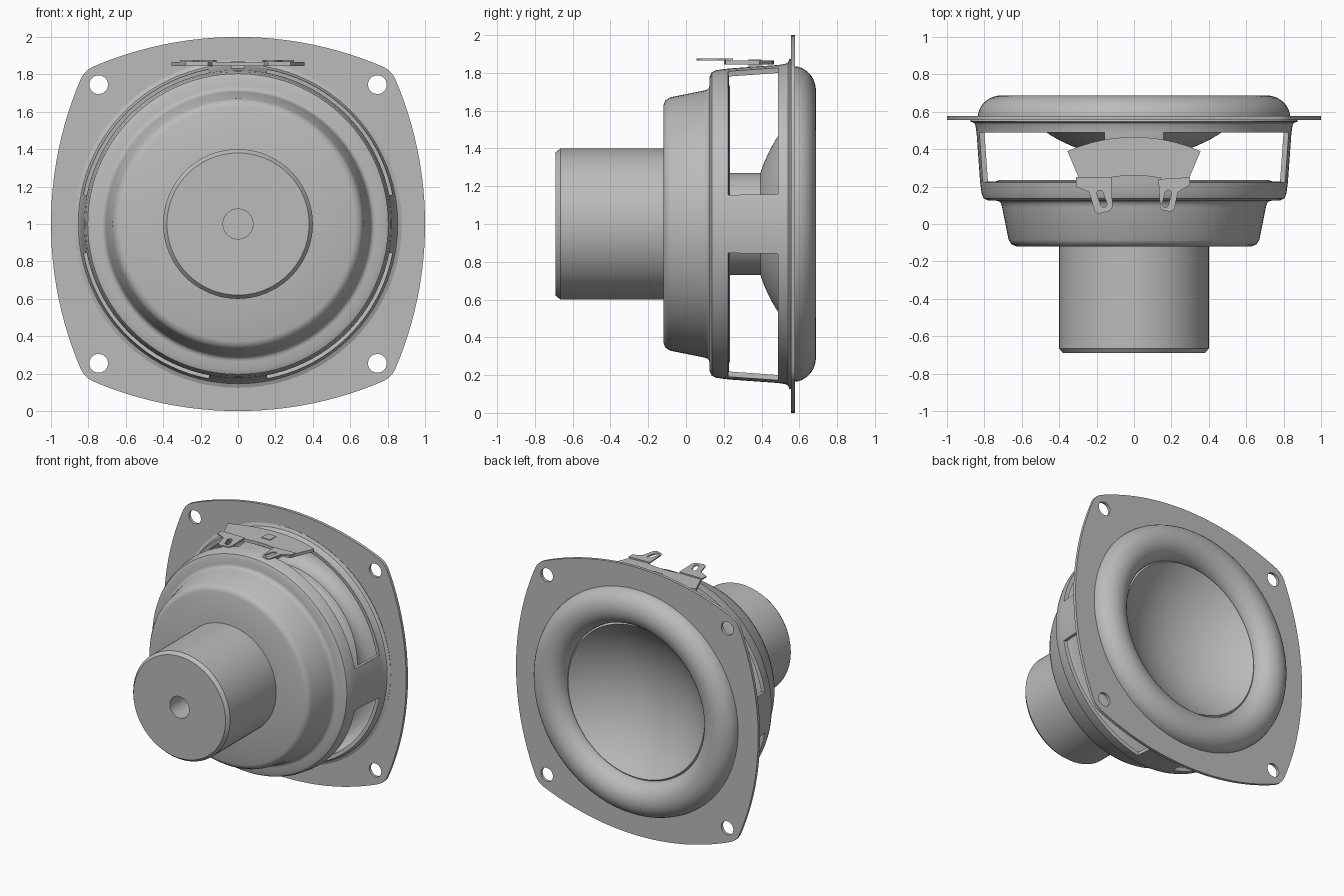
import bpy, bmesh, math
from mathutils import Matrix, Vector

if "Cube" in bpy.data.objects:
    bpy.data.objects.remove(bpy.data.objects["Cube"])

SEGMENTS = 100
grey = bpy.data.materials.new("plain grey")
grey.use_nodes = True
grey.diffuse_color = (0.5, 0.5, 0.5, 1)
grey.node_tree.nodes["Principled BSDF"].inputs["Base Color"].default_value = grey.diffuse_color


def finish(obj, angle=35):
    """Apply modifiers or curve fill, then colour and shade."""
    bpy.ops.object.select_all(action="DESELECT")
    obj.select_set(True)
    bpy.context.view_layer.objects.active = obj
    bpy.ops.object.convert(target="MESH")
    obj.data.materials.clear()
    obj.data.materials.append(grey)
    bpy.ops.object.shade_smooth_by_angle(angle=math.radians(angle))


def lathe(name, profile, thickness=0, opening=None):
    """Spin (radius, y) points about the driver axis; optional wall and openings."""
    bm = bmesh.new()
    verts = [bm.verts.new((0, y, 1 + r)) for r, y in profile]
    edges = [bm.edges.new(pair) for pair in zip(verts, verts[1:])]
    bmesh.ops.spin(bm, geom=verts + edges, cent=(0, 0, 1), axis=(0, 1, 0),
                   angle=2 * math.pi, steps=SEGMENTS)
    bmesh.ops.remove_doubles(bm, verts=bm.verts, dist=1e-4)
    bmesh.ops.recalc_face_normals(bm, faces=bm.faces)
    if opening:
        cut = [f for f in bm.faces if opening(f.calc_center_median())]
        bmesh.ops.delete(bm, geom=cut, context="FACES")
    mesh = bpy.data.meshes.new(name)
    bm.to_mesh(mesh)
    bm.free()
    obj = bpy.data.objects.new(name, mesh)
    bpy.context.collection.objects.link(obj)
    if thickness:
        wall = obj.modifiers.new("wall", "SOLIDIFY")
        wall.thickness, wall.offset, wall.use_even_offset = thickness, 0, True
    finish(obj)
    return obj


def plate(name, loops, thickness, matrix):
    """Flat sheet from an outline followed by hole loops."""
    curve = bpy.data.curves.new(name, "CURVE")
    curve.dimensions, curve.fill_mode, curve.extrude = "2D", "BOTH", thickness / 2
    for loop in loops:
        spline = curve.splines.new("POLY")
        spline.points.add(len(loop) - 1)
        for point, (u, v) in zip(spline.points, loop):
            point.co = (u, v, 0, 1)
        spline.use_cyclic_u = True
    obj = bpy.data.objects.new(name, curve)
    bpy.context.collection.objects.link(obj)
    obj.matrix_world = matrix
    finish(obj)
    return obj


def arc(cx, cy, r, start, end, steps):
    """Points on an arc, angles in degrees."""
    angles = [math.radians(start + (end - start) * i / steps) for i in range(steps + 1)]
    return [(cx + r * math.cos(a), cy + r * math.sin(a)) for a in angles]


def circle(cx, cy, r, steps=32):
    return arc(cx, cy, r, 0, 360, steps)[:-1]


# Magnet can with chamfered rim and central vent
lathe("magnet", [(0, 0.1), (0.08, 0.1), (0.08, -0.69), (0.38, -0.69),
                 (0.4, -0.665), (0.4, -0.1), (0, -0.1)])


# Stepped basket with four windows between the spokes
def window(c):
    turn = math.degrees(math.atan2(c.x, c.z - 1)) % 90
    return 0.225 < c.y < 0.49 and 10.8 < turn < 79.2


lathe("basket", [(0.3, -0.106), (0.625, -0.106), (0.645, -0.098), (0.657, -0.08),
                 (0.692, 0.095), (0.7, 0.12), (0.715, 0.134), (0.735, 0.139),
                 (0.775, 0.139), (0.793, 0.147), (0.801, 0.165), (0.809, 0.225),
                 (0.828, 0.49), (0.834, 0.53), (0.844, 0.55), (0.87, 0.562)],
      0.028, window)

# Mounting flange with four bowed sides and rounded corners
side = math.degrees(math.asin(0.775 / 1.97))
outline = []
for quarter in range(4):
    spin = Matrix.Rotation(quarter * math.pi / 2, 2)
    edge = arc(-0.97, 0, 1.97, -side, side, 24) + [(0.825, 0.802), (0.802, 0.825)]
    outline += [tuple(spin @ Vector(p)) for p in edge]
holes = [circle(x, z, 0.05) for x in (-0.745, 0.745) for z in (-0.745, 0.745)]
upright = Matrix.Translation((0, 0.566, 1)) @ Matrix.Rotation(math.pi / 2, 4, "X")
plate("mounting_flange", [outline, circle(0, 0, 0.82, SEGMENTS)] + holes, 0.022, upright)

# Dished cone and half-roll surround
dish = [(0.57 * i / 14, 0.36 + 0.85 - math.sqrt(0.85 ** 2 - (0.57 * i / 14) ** 2))
        for i in range(15)]
lathe("cone", dish, 0.02)
roll = [(0.705 + 0.122 * math.cos(a), 0.57 + 0.11 * math.sin(a))
        for a in (math.pi * (1 - i / 18) for i in range(19))]
lathe("surround", [(0.565, 0.562)] + roll + [(0.85, 0.566)], 0.016)

# Voice coil former and the suspension disc it passes through
lathe("coil_former", [(0.26, 0.1), (0.26, 0.4)], 0.02)
lathe("suspension_disc", [(0.25, 0.225), (0.72, 0.225), (0.79, 0.2)], 0.018)


# Terminal board on the top spoke, with two solder lugs and a rivet
def level(z):
    return Matrix.Translation((0, 0, z))


board = (arc(0, -0.41, 0.875, 114, 66, 16) + [(0.28, 0.21), (0.16, 0.2), (0.14, 0.25)]
         + arc(0, -0.41, 0.67, 78, 102, 8) + [(-0.14, 0.25), (-0.16, 0.2), (-0.28, 0.21)])
plate("terminal_board", [board], 0.022, level(1.855))
left = [(0.13, 0.24), (0.14, 0.09), (0.15, 0.075), (0.195, 0.065), (0.215, 0.08),
        (0.235, 0.17), (0.3, 0.21), (0.3, 0.25)]
right = [(-0.12, 0.25), (-0.115, 0.09), (-0.13, 0.07), (-0.19, 0.055),
         (-0.21, 0.07), (-0.24, 0.17), (-0.31, 0.2), (-0.31, 0.25)]
for name, shape, x, lean in (("left_lug", left, 0.175, 15), ("right_lug", right, -0.172, -20)):
    slot = arc(0, 0.03, 0.017, 0, 180, 8) + arc(0, -0.03, 0.017, 180, 360, 8)
    tilt = Matrix.Rotation(-math.radians(lean), 2)
    slot = [tuple(tilt @ Vector(p) + Vector((x, 0.135))) for p in slot]
    plate(name, [shape, slot], 0.01, level(1.871))
plate("rivet", [[(-0.035, 0.33), (0.035, 0.33), (0.035, 0.4), (-0.035, 0.4)]],
      0.04, level(1.851))
